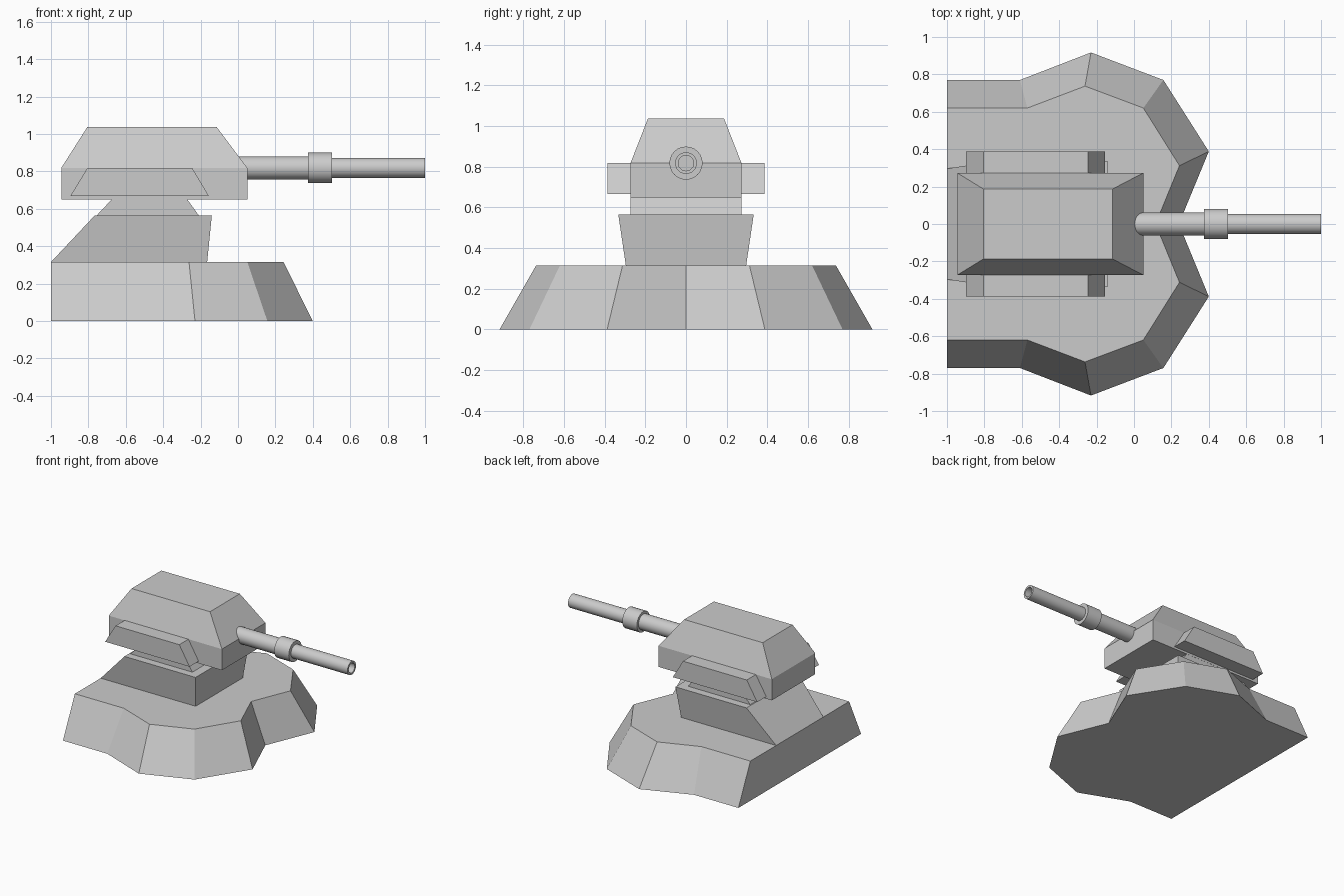
import bpy, bmesh, math

if "Cube" in bpy.data.objects:
    bpy.data.objects.remove(bpy.data.objects["Cube"])


def make_object(name, bm):
    bmesh.ops.recalc_face_normals(bm, faces=bm.faces)
    mesh = bpy.data.meshes.new(name)
    bm.to_mesh(mesh)
    bm.free()
    obj = bpy.data.objects.new(name, mesh)
    bpy.context.collection.objects.link(obj)
    return obj


def loft(name, rings, closed=False):
    """Join matching rings of points; cap both ends."""
    bm = bmesh.new()
    loops = [[bm.verts.new(p) for p in ring] for ring in rings]
    for a, b in zip(loops, loops[1:]):
        n = len(a)
        for i in range(n):
            j = (i + 1) % n
            bm.faces.new((a[i], a[j], b[j], b[i]))
    bm.faces.new(loops[0][::-1])
    bm.faces.new(loops[-1])
    return make_object(name, bm)


def rect(x0, x1, y0, y1, z):
    return [(x0, y0, z), (x1, y0, z), (x1, y1, z), (x0, y1, z)]


def mirrored_outline(half, z):
    """Outline given from the back edge to the nose point on y = 0."""
    pts = half + [(x, -y) for x, y in half[-2::-1]]
    return [(x, y, z) for x, y in pts]


# Lobed base with sloping sides and a notch at the nose
foot = [(-1, 0.77), (-0.61, 0.77), (-0.23, 0.917), (0.157, 0.77), (0.40, 0.388), (0.24, 0)]
deck = [(-1, 0.62), (-0.57, 0.62), (-0.262, 0.737), (0.05, 0.62), (0.243, 0.312), (0.115, 0)]
loft("base", [mirrored_outline(foot, 0), mirrored_outline(deck, 0.315)])

# Pedestal with sloped back, and the neck above it
loft("pedestal", [rect(-1, -0.165, -0.296, 0.296, 0.315),
                  rect(-0.765, -0.14, -0.333, 0.333, 0.565)])
loft("neck", [rect(-0.755, -0.21, -0.272, 0.272, 0.565),
              rect(-0.673, -0.273, -0.272, 0.272, 0.652)])

# Turret body: straight lower walls, tapered roof
loft("turret", [rect(-0.945, 0.05, -0.273, 0.273, 0.65),
                rect(-0.945, 0.05, -0.273, 0.273, 0.818),
                rect(-0.805, -0.115, -0.187, 0.187, 1.038)])

# Side armour pods
for side, s in (("left", 1), ("right", -1)):
    y0, y1 = sorted((s * 0.27, s * 0.387))
    loft(side + "_side_pod", [rect(-0.897, -0.155, y0, y1, 0.667),
                              rect(-0.805, -0.245, y0, y1, 0.818)])

# Gun barrel: turned profile (x, radius) with collar and hollow muzzle
profile = [(0.0, 0.0615), (0.375, 0.0615), (0.375, 0.0815), (0.503, 0.0815),
           (0.503, 0.0535), (1.0, 0.0535), (1.0, 0.038), (0.88, 0.038)]
SIDES = 24
rings = []
for x, r in profile:
    angles = [2 * math.pi * i / SIDES for i in range(SIDES)]
    rings.append([(x, r * math.cos(a), 0.818 + r * math.sin(a)) for a in angles])
barrel = loft("gun_barrel", rings)
bpy.context.view_layer.objects.active = barrel
barrel.select_set(True)
bpy.ops.object.shade_smooth_by_angle(angle=math.radians(30))
